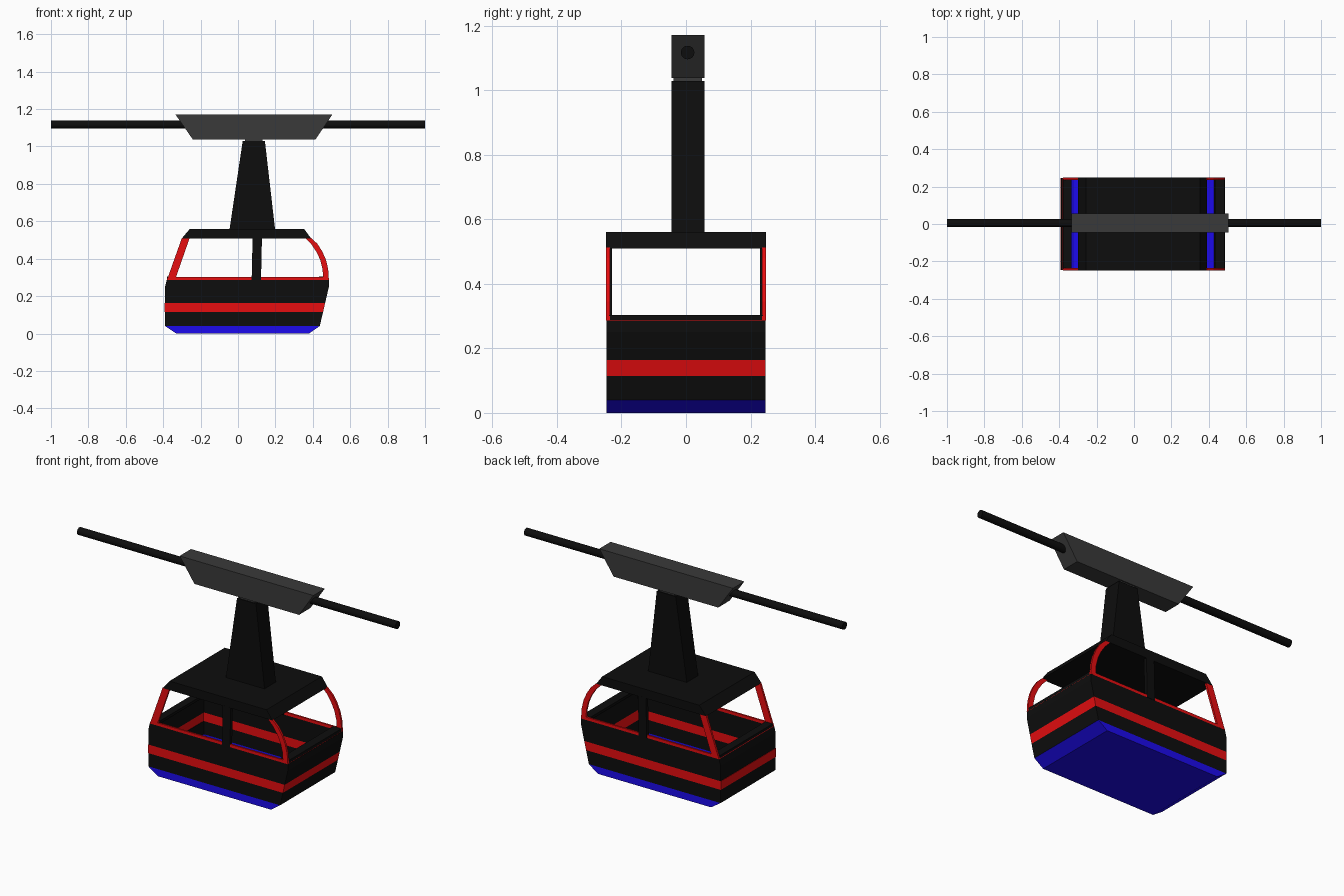
import bpy, bmesh, math

if "Cube" in bpy.data.objects:
    bpy.data.objects.remove(bpy.data.objects["Cube"])


def material(name, rgb):
    m = bpy.data.materials.new(name)
    m.diffuse_color = (*rgb, 1)
    m.use_nodes = True
    m.node_tree.nodes["Principled BSDF"].inputs["Base Color"].default_value = m.diffuse_color
    return m


BLACK = material("black", (0.004, 0.004, 0.004))
RED = material("red", (0.8, 0.004, 0.005))
BLUE = material("blue", (0.012, 0.003, 0.85))
DARK = material("dark_grey", (0.042, 0.042, 0.042))


def finish(bm, name, mat):
    bmesh.ops.recalc_face_normals(bm, faces=bm.faces)
    me = bpy.data.meshes.new(name)
    bm.to_mesh(me)
    bm.free()
    me.materials.append(mat)
    ob = bpy.data.objects.new(name, me)
    bpy.context.collection.objects.link(ob)
    return ob


def prism(name, profile, y0, y1, mat):
    """Extrude an (x, z) outline from y0 to y1."""
    bm = bmesh.new()
    face = bm.faces.new([bm.verts.new((x, y0, z)) for x, z in profile])
    ext = bmesh.ops.extrude_face_region(bm, geom=[face])["geom"]
    moved = [v for v in ext if isinstance(v, bmesh.types.BMVert)]
    bmesh.ops.translate(bm, vec=(0, y1 - y0, 0), verts=moved)
    # the extruded outline needs its starting cap as well
    if face not in bm.faces:
        bmesh.ops.holes_fill(bm, edges=bm.edges)
    return finish(bm, name, mat)


def pair(name, profile, inner, outer, mat):
    """The same upright on the front and back sides."""
    prism("front_" + name, profile, -outer, -inner, mat)
    prism("back_" + name, profile, inner, outer, mat)


W, T = 0.247, 0.010  # half width and wall thickness


def wall_band(name, levels, mat, floor=False):
    """Thin four-sided wall through (z, left x, right x) levels."""
    bm = bmesh.new()

    def bridge(rings):
        for a, b in zip(rings, rings[1:]):
            for k in range(4):
                n = (k + 1) % 4
                bm.faces.new((a[k], a[n], b[n], b[k]))

    def skin(t):
        rings = []
        for i, (z, l, r) in enumerate(levels):
            zz = z + t if floor and i == 0 else z
            rings.append([bm.verts.new(p) for p in (
                (l + t, -W + t, zz), (r - t, -W + t, zz),
                (r - t, W - t, zz), (l + t, W - t, zz))])
        bridge(rings)
        if floor:
            bm.faces.new(rings[0])
        return rings

    outer, inner = skin(0), skin(T)
    bridge([outer[-1], inner[-1]])
    if not floor:
        bridge([outer[0], inner[0]])
    return finish(bm, name, mat)


# Cabin body: stacked colour bands of a hollow tub
wall_band("hull_floor", [(0, -0.33, 0.38), (0.04, -0.39, 0.437)], BLUE, floor=True)
wall_band("lower_wall", [(0.04, -0.39, 0.437), (0.115, -0.39, 0.455)], BLACK)
wall_band("wall_stripe", [(0.115, -0.392, 0.455), (0.164, -0.392, 0.466)], RED)
wall_band("upper_wall", [(0.164, -0.39, 0.466), (0.25, -0.39, 0.486),
                         (0.286, -0.381, 0.486)], BLACK)
wall_band("window_sill", [(0.286, -0.381, 0.485), (0.302, -0.375, 0.484)], RED)

# Ledges inside both end walls
for name, x0, x1 in (("left_ledge", -0.380, -0.334), ("right_ledge", 0.433, 0.485)):
    prism(name, [(x0, 0.288), (x1, 0.288), (x1, 0.3035), (x0, 0.3035)],
          -0.238, 0.238, BLACK)

# Window pillars and door posts
pair("left_pillar", [(-0.380, 0.286), (-0.337, 0.286), (-0.257, 0.515), (-0.30, 0.511)],
     0.236, 0.2475, RED)
arc_out = [(0.486, 0.286), (0.482, 0.345), (0.470, 0.395), (0.450, 0.440),
           (0.424, 0.480), (0.39, 0.512)]
arc_in = [(0.358, 0.512), (0.394, 0.475), (0.420, 0.436), (0.440, 0.393),
          (0.452, 0.345), (0.456, 0.286)]
pair("right_pillar", arc_out + arc_in, 0.236, 0.2475, RED)
pair("door_post", [(0.073, 0.286), (0.123, 0.286), (0.128, 0.512), (0.078, 0.512)],
     0.229, 0.2485, BLACK)

# Roof slab
prism("roof", [(-0.30, 0.509), (0.39, 0.509), (0.353, 0.56), (-0.257, 0.56)],
      -W - 0.001, W + 0.001, BLACK)

# Hanger, neck and cable grip
prism("hanger_arm", [(-0.045, 0.558), (0.198, 0.558), (0.144, 1.028), (0.025, 1.028)],
      -0.045, 0.057, BLACK)
prism("hanger_neck", [(0.037, 1.027), (0.13, 1.027), (0.13, 1.04), (0.037, 1.04)],
      -0.038, 0.050, DARK)
prism("cable_grip", [(-0.242, 1.038), (0.415, 1.038), (0.505, 1.172), (-0.335, 1.172)],
      -0.045, 0.057, DARK)

# Cable
bpy.ops.mesh.primitive_cylinder_add(vertices=24, radius=0.021, depth=2,
                                    location=(0, 0.005, 1.117),
                                    rotation=(0, math.pi / 2, 0))
cable = bpy.context.object
cable.name = "cable"
cable.data.materials.append(BLACK)
bpy.ops.object.shade_smooth_by_angle()
